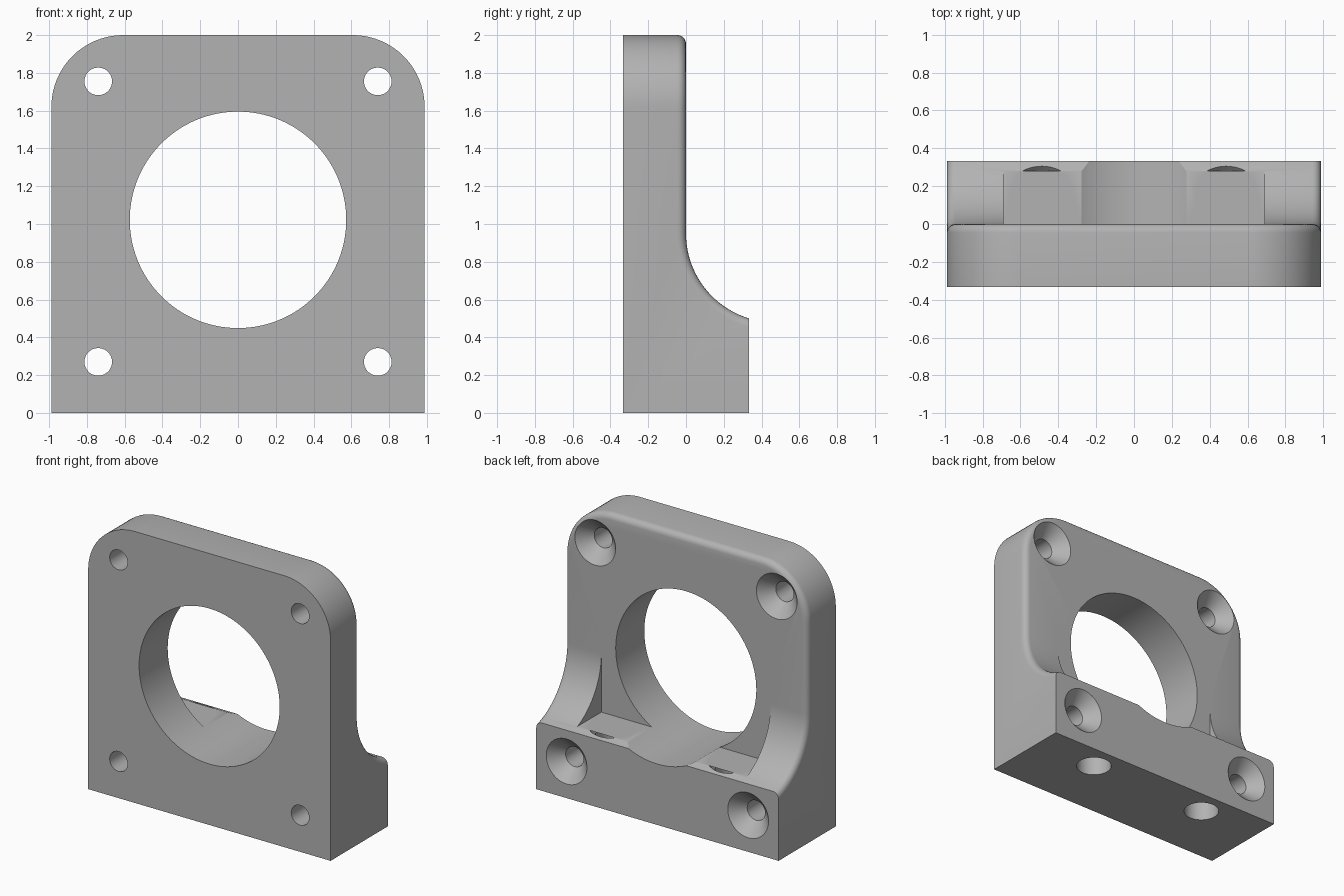
import bpy, bmesh, math
from mathutils import Matrix

if "Cube" in bpy.data.objects:
    bpy.data.objects.remove(bpy.data.objects["Cube"])

W, D, H = 0.988, 0.333, 2.0       # half width, half depth, height
ARC_R, ARC_Z = 0.47, 0.95         # concave sweep between plate and foot
FLOOR = 0.52                      # pocket floor height

grey = bpy.data.materials.new("plain grey")
grey.diffuse_color = (0.45, 0.45, 0.45, 1)
grey.use_nodes = True
grey.node_tree.nodes["Principled BSDF"].inputs["Base Color"].default_value = grey.diffuse_color


def make(name, bm):
    bmesh.ops.recalc_face_normals(bm, faces=bm.faces)
    mesh = bpy.data.meshes.new(name)
    bm.to_mesh(mesh)
    bm.free()
    mesh.materials.append(grey)
    ob = bpy.data.objects.new(name, mesh)
    bpy.context.collection.objects.link(ob)
    return ob


def lathe(name, rings, matrix, n=64):
    """Closed turned solid from (radius, height) rings."""
    bm = bmesh.new()
    loops = [[bm.verts.new((r * math.cos(2 * math.pi * i / n),
                            r * math.sin(2 * math.pi * i / n), h))
              for i in range(n)] for r, h in rings]
    for a, b in zip(loops, loops[1:]):
        for i in range(n):
            j = (i + 1) % n
            bm.faces.new((a[i], a[j], b[j], b[i]))
    bm.faces.new(loops[0][::-1])
    bm.faces.new(loops[-1])
    bm.transform(matrix)
    return make(name, bm)


# Bracket body: side profile swept across the width
arc_end = math.asin((ARC_Z - 0.5) / ARC_R)
steps = 20
profile = [(-D, 0), (D, 0)]
for i in range(steps, -1, -1):
    a = arc_end * i / steps
    profile.append((min(D, ARC_R - ARC_R * math.cos(a)), ARC_Z - ARC_R * math.sin(a)))
profile[2] = (D, 0.5)
profile += [(0, H), (-D, H)]
bm = bmesh.new()
face = bm.faces.new([bm.verts.new((-W, y, z)) for y, z in profile])
ext = bmesh.ops.extrude_face_region(bm, geom=[face])
bmesh.ops.translate(bm, vec=(2 * W, 0, 0),
                    verts=[v for v in ext["geom"] if isinstance(v, bmesh.types.BMVert)])
bmesh.ops.recalc_face_normals(bm, faces=bm.faces)

# Large rounded upper corners
top = [e for e in bm.edges if all(v.co.z > H - 1e-4 for v in e.verts)
       and abs(e.verts[0].co.x - e.verts[1].co.x) < 1e-4]
bmesh.ops.bevel(bm, geom=top, offset=0.38, segments=20, profile=0.5, affect='EDGES')
bm.normal_update()

# Small fillet around the rear rim
rim = []
for e in bm.edges:
    ny = [f.normal.y for f in e.link_faces]
    if min(v.co.z for v in e.verts) > 0.499 and min(map(abs, ny)) < 1e-3 and max(ny) > 0.05:
        rim.append(e)
bmesh.ops.bevel(bm, geom=rim, offset=0.045, segments=5, profile=0.5,
                affect='EDGES', clamp_overlap=False)
body = make("bracket", bm)

# Cutters: screw pocket, main bore, countersunk holes
bm = bmesh.new()
bmesh.ops.create_cube(bm, size=1, matrix=Matrix.Translation((0, 0.25, FLOOR + 0.25))
                      @ Matrix.Diagonal((1.38, 0.5, 0.5, 1)))
cutters = [make("pocket_cutter", bm)]
to_back = Matrix.Rotation(-math.pi / 2, 4, 'X')     # local z becomes +y
cutters.append(lathe("bore_cutter", [(0.573, -1), (0.573, 1)],
                     Matrix.Translation((0, 0, 1.022)) @ to_back, 128))
for x in (-1, 1):
    for z, back in ((1.755, 0), (0.27, D)):
        cutters.append(lathe("face_hole_cutter",
                             [(0.073, -1), (0.073, back - 0.093),
                              (0.166, back), (0.166, back + 0.1)],
                             Matrix.Translation((x * 0.74, 0, z)) @ to_back))
    cutters.append(lathe("foot_hole_cutter",
                         [(0.12, -0.1), (0.12, FLOOR - 0.05), (0.168, FLOOR)],
                         Matrix.Translation((x * 0.487, 0.147, 0))))

bpy.context.view_layer.objects.active = body
body.select_set(True)
for c in cutters:
    c.hide_render = True
    mod = body.modifiers.new("cut", 'BOOLEAN')
    mod.operation = 'DIFFERENCE'
    mod.solver = 'EXACT'
    mod.object = c
    bpy.ops.object.modifier_apply(modifier=mod.name)
    bpy.data.objects.remove(c)

bpy.ops.object.shade_smooth_by_angle(angle=math.radians(25))
